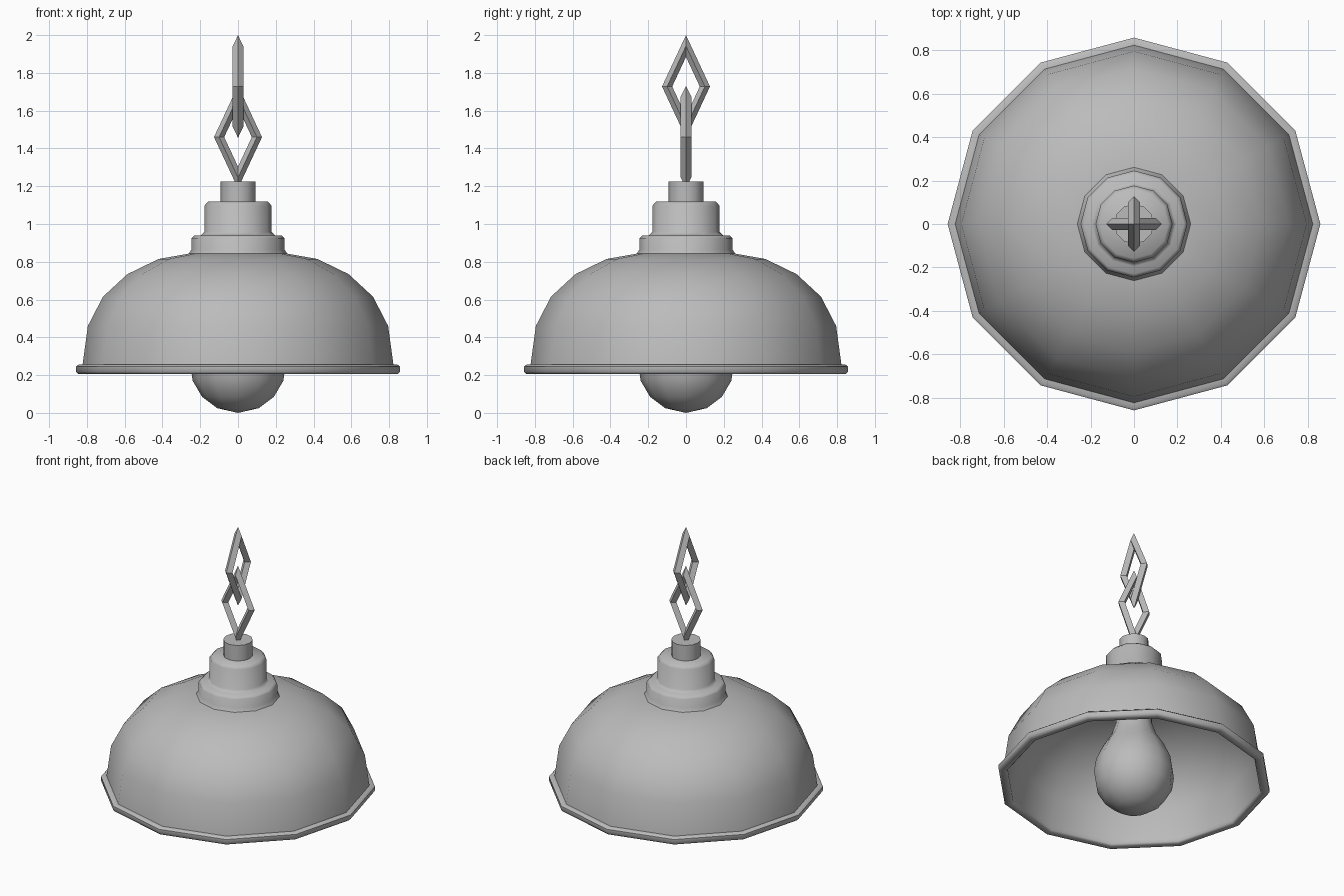
import bpy, bmesh, math
from mathutils import Matrix, Vector

if "Cube" in bpy.data.objects:
    bpy.data.objects.remove(bpy.data.objects["Cube"])

SIDES = 12
grey = bpy.data.materials.new("plain grey")
grey.use_nodes = True
grey.diffuse_color = (0.5, 0.5, 0.5, 1)
grey.node_tree.nodes["Principled BSDF"].inputs["Base Color"].default_value = (0.5, 0.5, 0.5, 1)


def finish(name, bm, smooth_angle=None):
    bmesh.ops.recalc_face_normals(bm, faces=bm.faces)
    mesh = bpy.data.meshes.new(name)
    bm.to_mesh(mesh)
    bm.free()
    mesh.materials.append(grey)
    obj = bpy.data.objects.new(name, mesh)
    bpy.context.collection.objects.link(obj)
    if smooth_angle:
        bpy.ops.object.select_all(action='DESELECT')
        obj.select_set(True)
        bpy.context.view_layer.objects.active = obj
        bpy.ops.object.shade_smooth_by_angle(angle=math.radians(smooth_angle))
    return obj


def lathe(name, profile, smooth_angle=50):
    """Turn a (radius, height) profile around the z axis."""
    bm = bmesh.new()
    verts = [bm.verts.new((r, 0, z)) for r, z in profile]
    edges = [bm.edges.new(pair) for pair in zip(verts, verts[1:])]
    bmesh.ops.spin(bm, geom=verts + edges, cent=(0, 0, 0), axis=(0, 0, 1),
                   angle=math.tau, steps=SIDES)
    bmesh.ops.remove_doubles(bm, verts=bm.verts, dist=0.0005)
    return finish(name, bm, smooth_angle)


def chain_link(name, height, turn):
    """Four-cornered ring with a diamond section, stretched upwards."""
    bm = bmesh.new()
    rings = []
    for i in range(4):
        a = i * math.pi / 2
        out = Vector((math.cos(a), 0, math.sin(a) * 2.14))
        rings.append([bm.verts.new(out * (0.1 + 0.027 * math.cos(b)) +
                                   Vector((0, 0.028 * math.sin(b), 0)))
                      for b in (k * math.pi / 2 for k in range(4))])
    for i in range(4):
        here, there = rings[i], rings[(i + 1) % 4]
        for k in range(4):
            n = (k + 1) % 4
            bm.faces.new((here[k], here[n], there[n], there[k]))
    bm.transform(Matrix.Translation((0, 0, height)) @ Matrix.Rotation(turn, 4, 'Z'))
    return finish(name, bm)


# Hollow dome shade with its wall thickness
dome = [(0.825, 0.24), (0.795, 0.46), (0.715, 0.615), (0.585, 0.735),
        (0.42, 0.815), (0.25, 0.845), (0, 0.85)]
wall = 0.025
inner = [(max(r - wall, 0), z - wall * (z > 0.3)) for r, z in reversed(dome)]
lathe("shade", dome[:] + inner)

# Rolled rim around the opening
lathe("shade_rim", [(0.8, 0.25), (0.845, 0.255), (0.858, 0.245), (0.858, 0.218),
                    (0.845, 0.205), (0.81, 0.205), (0.8, 0.215), (0.8, 0.25)])

# Stepped collar above the shade
lathe("collar", [(0.27, 0.83), (0.246, 0.865), (0.246, 0.925), (0.23, 0.94),
                 (0.195, 0.94), (0.177, 0.958), (0.177, 1.098), (0.158, 1.118),
                 (0, 1.118)])

# Short stem that holds the chain
lathe("stem", [(0.092, 1.1), (0.092, 1.225), (0, 1.225)])

# Bulb with its neck and socket end
lathe("bulb", [(0, 0), (0.11, 0.025), (0.19, 0.085), (0.24, 0.17), (0.253, 0.26),
               (0.24, 0.35), (0.195, 0.45), (0.145, 0.53), (0.115, 0.62),
               (0.11, 0.83)])

# Two crossed chain links
chain_link("lower_chain_link", 1.46, 0)
chain_link("upper_chain_link", 1.728, math.pi / 2)
